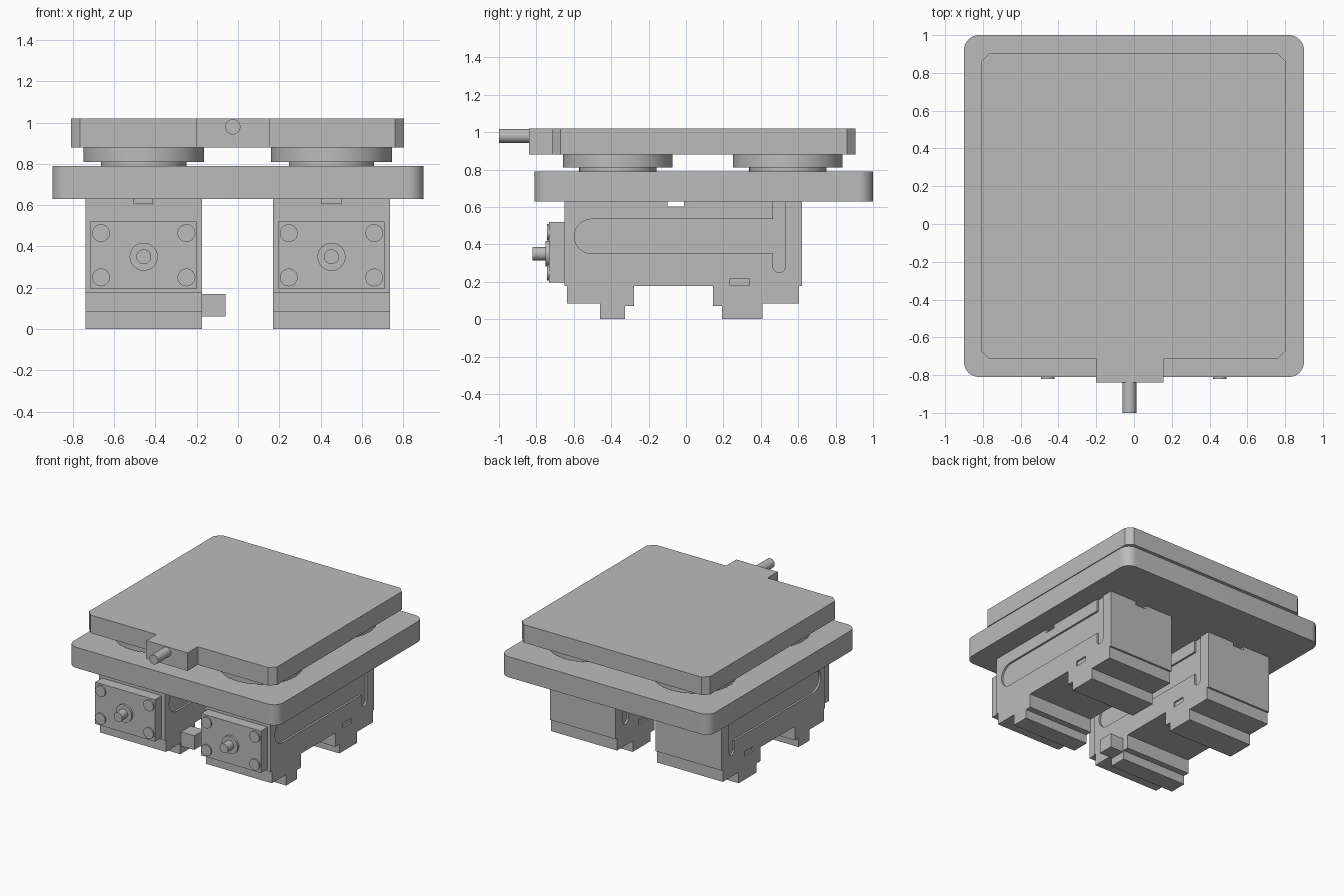
import bpy, bmesh, math
from mathutils import Matrix, Vector

if "Cube" in bpy.data.objects:
    bpy.data.objects.remove(bpy.data.objects["Cube"], do_unlink=True)

grey = bpy.data.materials.new("machined grey")
grey.use_nodes = True
grey.diffuse_color = (0.5, 0.5, 0.5, 1)
grey.node_tree.nodes["Principled BSDF"].inputs["Base Color"].default_value = (0.5, 0.5, 0.5, 1)


def finish(name, bm, smooth=False):
    bmesh.ops.recalc_face_normals(bm, faces=bm.faces)
    mesh = bpy.data.meshes.new(name)
    bm.to_mesh(mesh)
    bm.free()
    mesh.materials.append(grey)
    ob = bpy.data.objects.new(name, mesh)
    bpy.context.collection.objects.link(ob)
    if smooth:
        bpy.ops.object.select_all(action='DESELECT')
        bpy.context.view_layer.objects.active = ob
        ob.select_set(True)
        bpy.ops.object.shade_smooth_by_angle(angle=math.radians(30))
    return ob


def prism(name, points, axis, lo, hi, smooth=False):
    """Extrude an outline: (x, y) along Z, or (y, z) along X."""
    bm = bmesh.new()
    place = (lambda a, b: (a, b, lo)) if axis == 'Z' else (lambda a, b: (lo, a, b))
    step = (0, 0, hi - lo) if axis == 'Z' else (hi - lo, 0, 0)
    face = bm.faces.new([bm.verts.new(place(*p)) for p in points])
    new = bmesh.ops.extrude_face_region(bm, geom=[face])["geom"]
    bmesh.ops.translate(bm, vec=step, verts=[v for v in new if isinstance(v, bmesh.types.BMVert)])
    return finish(name, bm, smooth)


def box(name, x0, x1, y0, y1, z0, z1):
    return prism(name, [(x0, y0), (x1, y0), (x1, y1), (x0, y1)], 'Z', z0, z1)


def rod(name, start, end, radius, segments=48):
    a, b = Vector(start), Vector(end)
    bm = bmesh.new()
    turn = (b - a).to_track_quat('Z', 'Y').to_matrix().to_4x4()
    bmesh.ops.create_cone(bm, cap_ends=True, segments=segments, radius1=radius, radius2=radius,
                          depth=(b - a).length, matrix=Matrix.Translation((a + b) / 2) @ turn)
    return finish(name, bm, True)


def arc(cx, cy, r, start, end, n=12):
    return [(cx + r * math.cos(math.radians(start + (end - start) * i / n)),
             cy + r * math.sin(math.radians(start + (end - start) * i / n))) for i in range(n + 1)]


def cut(target, cutter):
    mod = target.modifiers.new(cutter.name, 'BOOLEAN')
    mod.operation = 'DIFFERENCE'
    mod.solver = 'EXACT'
    mod.object = cutter
    cutter.hide_render = True
    cutter.hide_viewport = True
    cutter.display_type = 'WIRE'


# Base plate with rounded corners
r = 0.08
outline = (arc(0.9 - r, 1 - r, r, 0, 90) + arc(r - 0.9, 1 - r, r, 90, 180)
           + arc(r - 0.9, r - 0.81, r, 180, 270) + arc(0.9 - r, r - 0.81, r, 270, 360))
prism("base_plate", outline, 'Z', 0.63, 0.79, True)

# Upper plate with clipped corners and a front tab
c = 0.045
prism("upper_plate", [(-0.2, -0.84), (0.155, -0.84), (0.155, -0.715), (0.805 - c, -0.715),
                      (0.805, -0.715 + c), (0.805, 0.905 - c), (0.805 - c, 0.905),
                      (c - 0.81, 0.905), (-0.81, 0.905 - c), (-0.81, -0.715 + c),
                      (c - 0.81, -0.715), (-0.2, -0.715)], 'Z', 0.88, 1.02)
rod("front_connector", (-0.025, -0.83, 0.98), (-0.025, -1, 0.98), 0.037)

# Four stepped discs between the plates
for side, x in (("right", -0.457), ("left", 0.453)):
    for end, y in (("front", -0.364), ("back", 0.545)):
        rod(f"{side}_{end}_disc", (x, y, 0.81), (x, y, 0.88), 0.293, 96)
        rod(f"{side}_{end}_disc_neck", (x, y, 0.79), (x, y, 0.81), 0.207, 96)

# Clamp outlines seen from the side
front_foot = [(-0.636, 0.18), (-0.636, 0.085), (-0.46, 0.085), (-0.46, 0),
              (-0.325, 0), (-0.325, 0.07), (-0.278, 0.07), (-0.278, 0.18)]
back_foot = [(0.144, 0.18), (0.144, 0.07), (0.193, 0.07), (0.193, 0),
             (0.41, 0), (0.41, 0.085), (0.605, 0.085), (0.605, 0.18)]
recess = (arc(-0.505, 0.443, 0.092, 90, 270) + [(0.465, 0.351)]
          + arc(0.498, 0.283, 0.033, 180, 360) + [(0.531, 0.66), (0.465, 0.66), (0.465, 0.535)])

# Two identical clamps under the base plate
for side, x in (("right", -0.457), ("left", 0.453)):
    w = 0.283
    body = box(f"{side}_clamp_body", x - w, x + w, -0.65, 0.62, 0.178, 0.63)
    cut(body, box(f"{side}_cross_slot_cutter", x - 0.4, x + 0.4, -0.1, -0.01, 0.603, 0.66))
    cut(body, box(f"{side}_long_slot_cutter", x - 0.047, x + 0.047, -0.8, 0.8, 0.603, 0.66))
    for d, tag in ((-1, "outer_a"), (1, "outer_b")):
        edge = x + d * w
        cut(body, prism(f"{side}_{tag}_recess_cutter", recess, 'X', edge - 0.015, edge + 0.015))
        cut(body, box(f"{side}_{tag}_notch_cutter", edge - 0.012, edge + 0.012,
                      0.235, 0.34, 0.15, 0.218))
    box(f"{side}_slot_key", x - 0.045, x + 0.045, -0.6, -0.12, 0.605, 0.63)
    prism(f"{side}_front_foot", front_foot, 'X', x - w, x + w)
    prism(f"{side}_back_foot", back_foot, 'X', x - w, x + w)

    # Front cover with corner screws, boss and stud
    box(f"{side}_front_cover", x - 0.257, x + 0.257, -0.733, -0.65, 0.195, 0.52)
    for dx in (-0.207, 0.207):
        for z in (0.25, 0.465):
            rod(f"{side}_cover_screw", (x + dx, -0.73, z), (x + dx, -0.743, z), 0.043, 32)
    rod(f"{side}_cover_boss", (x, -0.73, 0.35), (x, -0.75, 0.35), 0.068)
    rod(f"{side}_cover_stud", (x, -0.74, 0.35), (x, -0.82, 0.35), 0.036)

# Small block on the inner side of one clamp
box("inner_side_block", -0.177, -0.06, -0.45, -0.33, 0.06, 0.17)
